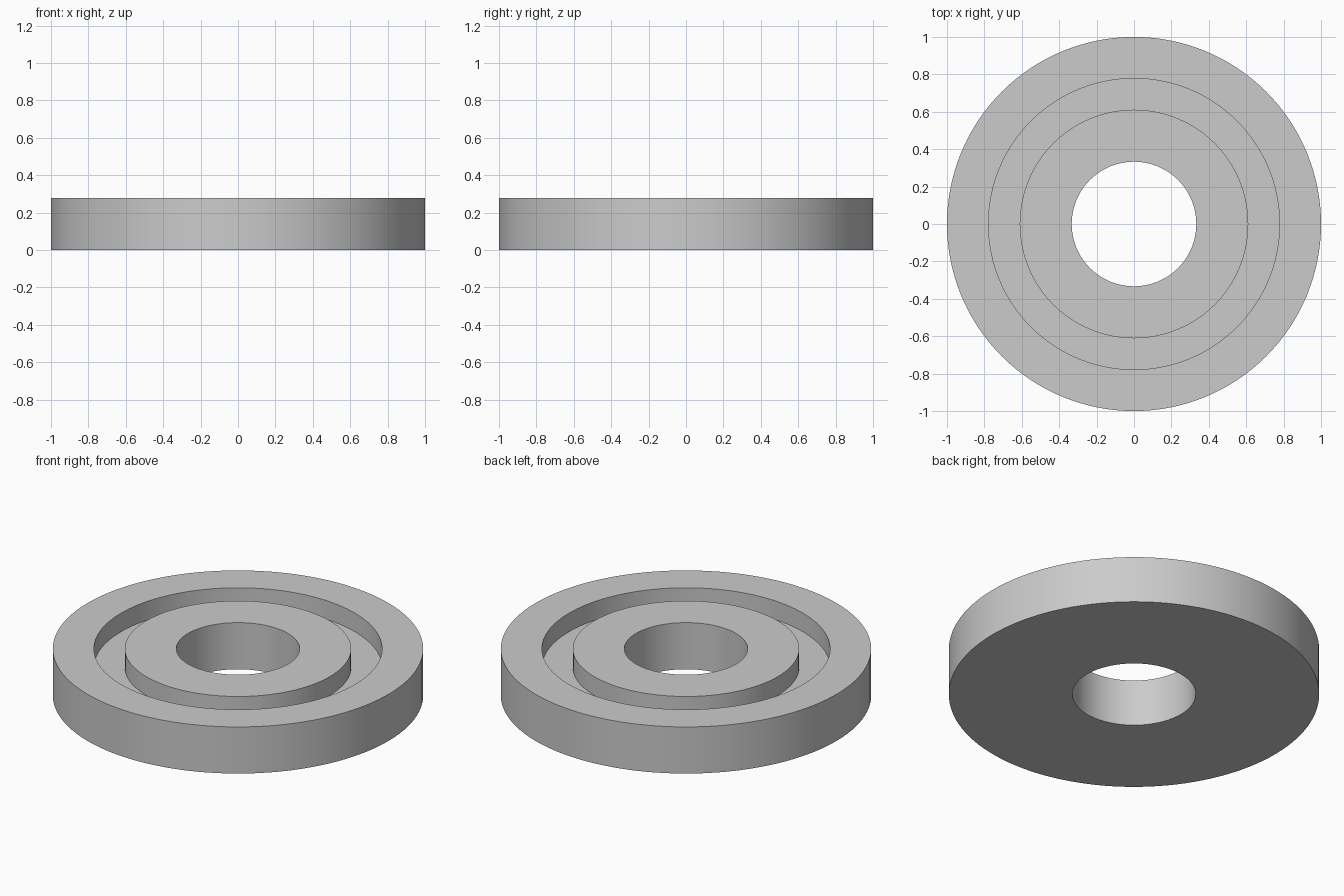
import bpy, bmesh, math

cube = bpy.data.objects.get("Cube")
if cube:
    bpy.data.objects.remove(cube, do_unlink=True)

# Plain grey finish
grey = bpy.data.materials.new("plain grey")
grey.use_nodes = True
colour = (0.6, 0.6, 0.6, 1)
grey.diffuse_color = colour
grey.node_tree.nodes["Principled BSDF"].inputs["Base Color"].default_value = colour

# Overall sizes
SIDES = 128
HEIGHT, FLOOR = 0.278, 0.167
BORE, HUB, GROOVE, RIM = 0.333, 0.611, 0.778, 1.0

# Closed cross-section: bore, hub top, groove, rim, flat underside
section = [(BORE, 0), (BORE, HEIGHT), (HUB, HEIGHT), (HUB, FLOOR),
           (GROOVE, FLOOR), (GROOVE, HEIGHT), (RIM, HEIGHT), (RIM, 0)]

# Revolve the section into a grooved ring
bm = bmesh.new()
points = [bm.verts.new((r, 0, z)) for r, z in section]
edges = [bm.edges.new((a, b)) for a, b in zip(points, points[1:] + points[:1])]
bmesh.ops.spin(bm, geom=points + edges, axis=(0, 0, 1), cent=(0, 0, 0),
               angle=math.tau, steps=SIDES, use_merge=True)
bmesh.ops.remove_doubles(bm, verts=bm.verts, dist=0.0001)
bmesh.ops.recalc_face_normals(bm, faces=bm.faces)
mesh = bpy.data.meshes.new("grooved_ring")
bm.to_mesh(mesh)
bm.free()
mesh.materials.append(grey)

ring = bpy.data.objects.new("grooved_ring", mesh)
bpy.context.collection.objects.link(ring)
bpy.context.view_layer.objects.active = ring
ring.select_set(True)
bpy.ops.object.shade_smooth_by_angle(angle=math.radians(30))
